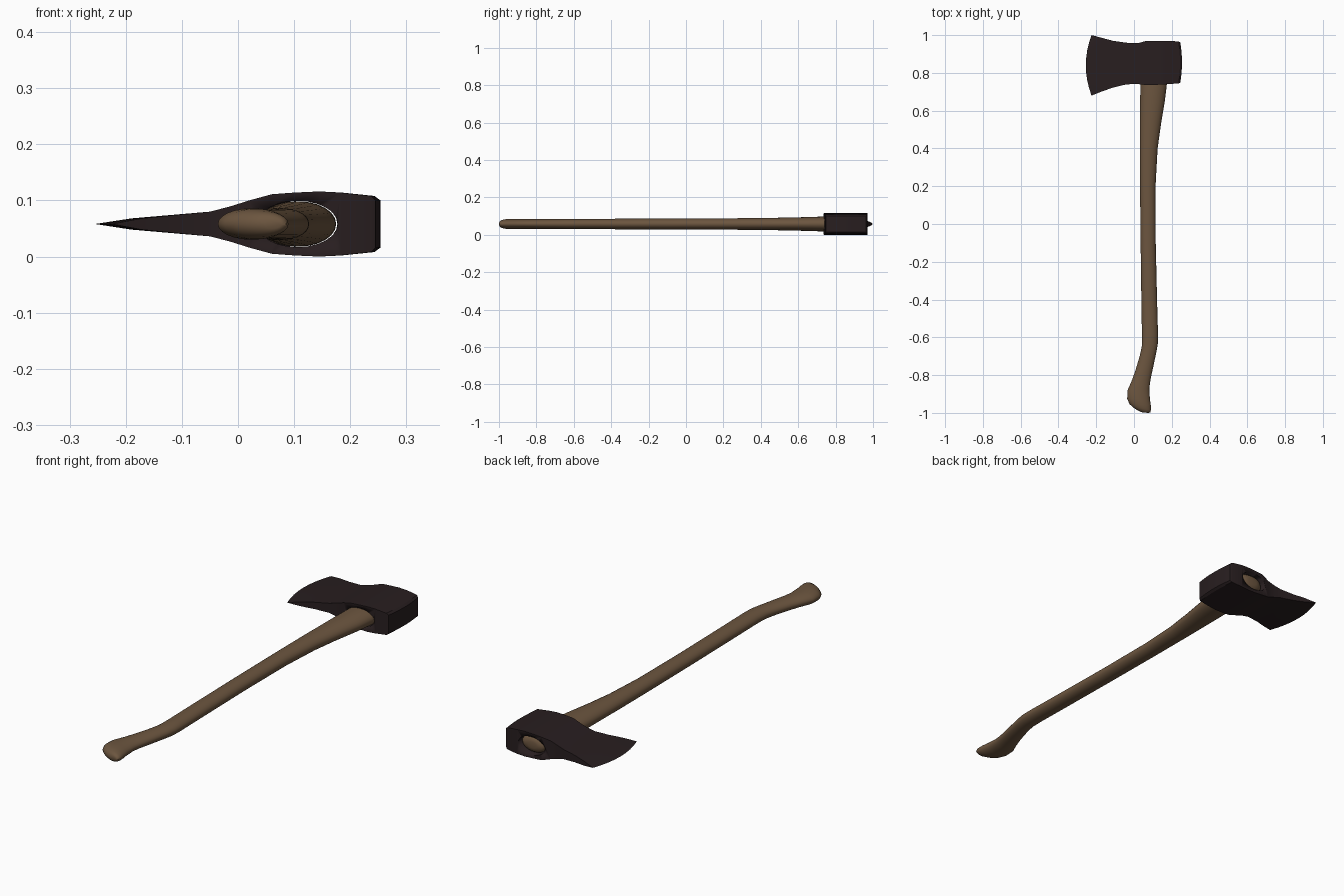
import bpy, bmesh, math

ZC = 0.058  # centre plane of the axe lying flat


def material(name, rgb):
    m = bpy.data.materials.new(name)
    m.diffuse_color = (*rgb, 1)
    return m


def loft(name, rings, mat, angle, cap):
    """Skin closed rings of points into one solid."""
    bm = bmesh.new()
    vs = [[bm.verts.new(p) for p in r] for r in rings]
    n = len(rings[0])
    for a, b in zip(vs, vs[1:]):
        for i in range(n):
            j = (i + 1) % n
            bm.faces.new((a[i], a[j], b[j], b[i]))
    if cap:
        bm.faces.new(vs[0])
        bm.faces.new(vs[-1])
    bmesh.ops.remove_doubles(bm, verts=bm.verts, dist=1e-5)
    bmesh.ops.recalc_face_normals(bm, faces=bm.faces)
    me = bpy.data.meshes.new(name)
    bm.to_mesh(me)
    bm.free()
    ob = bpy.data.objects.new(name, me)
    bpy.context.collection.objects.link(ob)
    me.materials.append(mat)
    bpy.ops.object.select_all(action='DESELECT')
    bpy.context.view_layer.objects.active = ob
    ob.select_set(True)
    bpy.ops.object.shade_smooth_by_angle(angle=math.radians(angle))
    return ob


def oval(xl, yl, xr, yr, hz, grow=0.0, n=24):
    """Oval ring between a left and a right outline point."""
    pts = []
    for i in range(n):
        a = 2 * math.pi * i / n
        c = math.cos(a) * (1 + grow)
        pts.append(((xl + xr) / 2 + c * (xr - xl) / 2,
                    (yl + yr) / 2 + c * (yr - yl) / 2,
                    ZC + math.sin(a) * hz * (1 + grow)))
    return pts


def blade_ring(x, bow, lo, hi, half, n=8):
    """Slab section of the head: upper row, then lower row back."""
    row = []
    for i in range(n + 1):
        t = 2 * i / n - 1
        row.append((x + bow * t * t, lo + (hi - lo) * i / n))
    return ([(a, b, ZC + half) for a, b in row] +
            [(a, b, ZC - half) for a, b in reversed(row)])


wood = material("brown wood", (0.15, 0.092, 0.05))
steel = material("dark steel", (0.021, 0.013, 0.014))

# Handle: left point, right point, half thickness, from knob to eye
handle_sections = [
    (0.045, -0.998, 0.078, -1.0, 0.008),
    (0.022, -0.988, 0.086, -0.997, 0.017),
    (-0.004, -0.972, 0.090, -0.984, 0.023),
    (-0.024, -0.953, 0.089, -0.960, 0.027),
    (-0.036, -0.925, 0.084, -0.925, 0.028),
    (-0.034, -0.880, 0.081, -0.870, 0.027),
    (-0.014, -0.835, 0.088, -0.820, 0.026),
    (0.006, -0.780, 0.100, -0.765, 0.026),
    (0.030, -0.700, 0.117, -0.685, 0.026),
    (0.041, -0.650, 0.126, -0.635, 0.027),
    (0.042, -0.590, 0.127, -0.580, 0.027),
    (0.039, -0.400, 0.122, -0.400, 0.028),
    (0.035, -0.100, 0.115, -0.100, 0.029),
    (0.032, 0.200, 0.114, 0.200, 0.030),
    (0.031, 0.400, 0.125, 0.400, 0.032),
    (0.031, 0.530, 0.143, 0.530, 0.034),
    (0.032, 0.650, 0.163, 0.650, 0.037),
    (0.035, 0.740, 0.174, 0.740, 0.040),
    (0.046, 0.850, 0.175, 0.850, 0.040),
    (0.052, 0.945, 0.174, 0.945, 0.038),
    (0.065, 0.957, 0.161, 0.957, 0.029),
    (0.090, 0.961, 0.136, 0.961, 0.014),
]
loft("handle", [oval(*s) for s in handle_sections], wood, 50, True)

# Head: mid x, bow of edge, low y, high y, half thickness
head_sections = [
    (-0.255, 0.030, 0.680, 1.000, 0.0),
    (-0.190, 0.018, 0.701, 0.986, 0.010),
    (-0.120, 0.008, 0.722, 0.970, 0.016),
    (-0.050, 0.0, 0.737, 0.961, 0.022),
    (-0.015, 0.0, 0.741, 0.957, 0.031),
    (0.020, 0.0, 0.741, 0.957, 0.042),
    (0.060, 0.0, 0.736, 0.968, 0.053),
    (0.100, 0.0, 0.736, 0.968, 0.056),
    (0.145, 0.0, 0.738, 0.969, 0.058),
    (0.185, -0.002, 0.741, 0.970, 0.056),
    (0.243, -0.006, 0.744, 0.966, 0.050),
    (0.254, -0.009, 0.748, 0.962, 0.042),
    (0.254, -0.009, 0.748, 0.962, 0.0),
]
head = loft("axe_head", [blade_ring(*s) for s in head_sections], steel, 30, False)

# Eye hole through the head, just wider than the handle
eye = loft("eye_cutter", [oval(0.033, 0.65, 0.176, 0.65, 0.040, 0.03),
                          oval(0.050, 1.05, 0.175, 1.05, 0.040, 0.03)],
           steel, 30, True)
eye.hide_render = True
eye.hide_viewport = True
cut = head.modifiers.new("eye", 'BOOLEAN')
cut.operation = 'DIFFERENCE'
cut.solver = 'EXACT'
cut.object = eye
